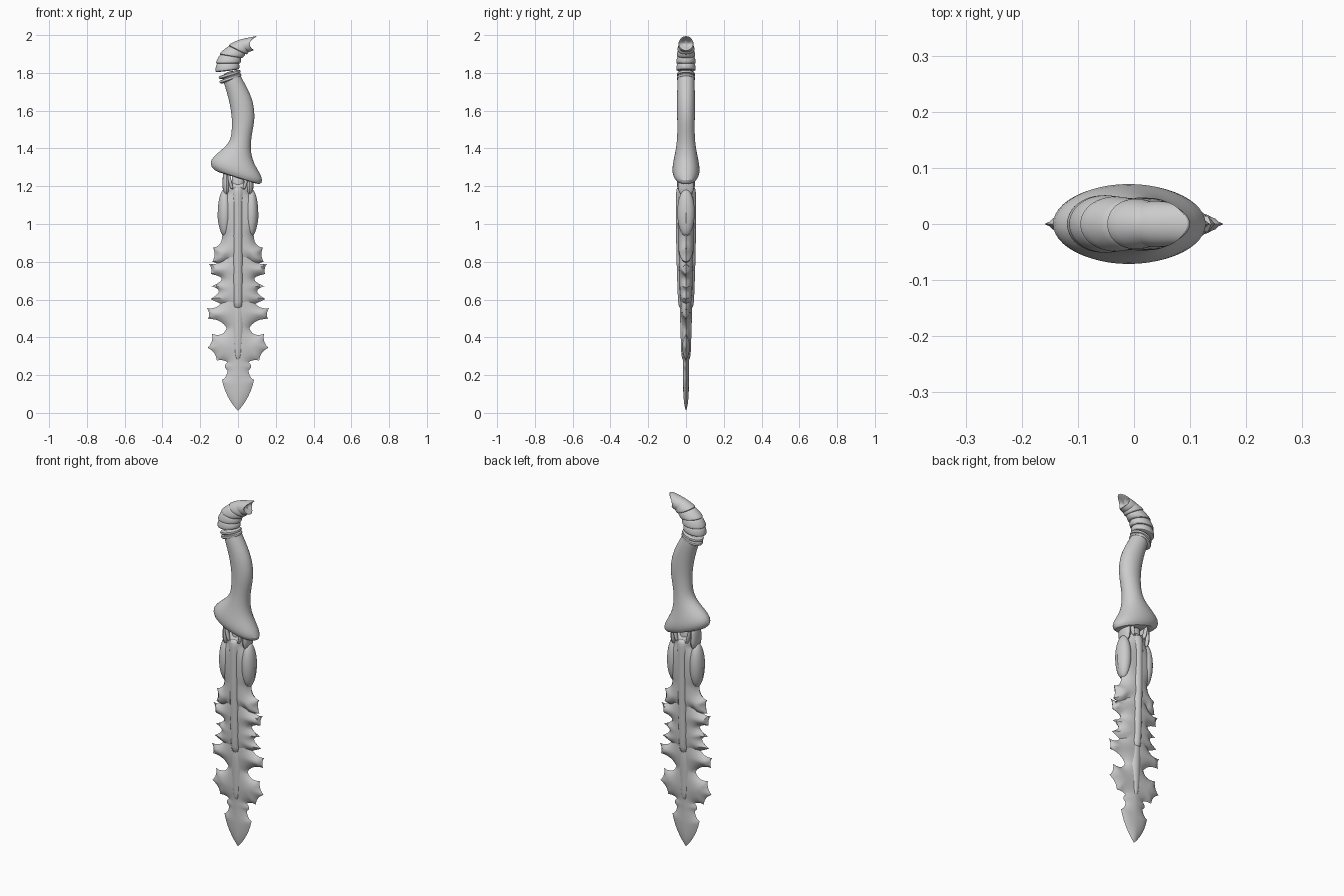
import bpy, bmesh, math
from mathutils import Vector
from mathutils.geometry import delaunay_2d_cdt, intersect_point_line

if "Cube" in bpy.data.objects:
    bpy.data.objects.remove(bpy.data.objects["Cube"])


def finish(name, bm, angle=40, subsurf=0):
    bmesh.ops.recalc_face_normals(bm, faces=bm.faces)
    mesh = bpy.data.meshes.new(name)
    bm.to_mesh(mesh)
    bm.free()
    ob = bpy.data.objects.new(name, mesh)
    bpy.context.collection.objects.link(ob)
    if subsurf:
        ob.modifiers.new("smooth", 'SUBSURF').levels = subsurf
        ob.modifiers["smooth"].render_levels = subsurf
    bpy.ops.object.select_all(action='DESELECT')
    ob.select_set(True)
    bpy.context.view_layer.objects.active = ob
    bpy.ops.object.shade_smooth_by_angle(angle=math.radians(angle))
    return ob


def loft(name, sections, n=20, y=0, subsurf=1):
    """Skin elliptical rings: left x,z, right x,z, half depth, optional end sag."""
    bm = bmesh.new()
    rings = []
    for lx, lz, rx, rz, d, *sag in sections:
        s = sag[0] if sag else 0
        ring = []
        for i in range(n):
            a = math.tau * i / n
            c = math.cos(a) / 2
            ring.append(bm.verts.new(((lx + rx) / 2 + (rx - lx) * c - s * math.sin(a) ** 2,
                                      y + d * math.sin(a),
                                      (lz + rz) / 2 + (rz - lz) * c)))
        rings.append(ring)
    for a, b in zip(rings, rings[1:]):
        for i in range(n):
            j = (i + 1) % n
            bm.faces.new((a[i], a[j], b[j], b[i]))
    bm.faces.new(rings[0])
    bm.faces.new(rings[-1])
    return finish(name, bm, 50, subsurf)


def post(name, x, y, rows, n=16):
    """Upright bar from rows of z, half width, half depth."""
    return loft(name, [(x - w, z, x + w, z, d) for z, w, d in rows], n, y)


def thickness(z):
    pts = [(0, .014), (.28, .019), (.5, .027), (.8, .036), (1.2, .042)]
    for (z0, t0), (z1, t1) in zip(pts, pts[1:]):
        if z <= z1:
            return t0 + (t1 - t0) * (z - z0) / (z1 - z0)
    return pts[-1][1]


def plate(name, half, extra=0.0, steps=6, grid=.012):
    """Mirrored bezier outline (anchor, control, anchor...) swollen to a sharp-edged blade."""
    side = []
    for k in range(0, len(half) - 2, 2):
        p, c, q = (Vector(v) for v in half[k:k + 3])
        for i in range(steps):
            t = i / steps
            side.append(p * (1 - t) ** 2 + c * 2 * t * (1 - t) + q * t * t)
    side.append(Vector(half[-1]))
    loop = side + [Vector((-p.x, p.y)) for p in reversed(side[1:-1])]
    m = len(loop)
    segs = [(loop[i], loop[(i + 1) % m]) for i in range(m)]

    def dist(p):
        best = 9
        for a, b in segs:
            t = intersect_point_line(p, a, b)[1]
            best = min(best, (p - a.lerp(b, max(0, min(1, t)))).length)
        return best

    lo, hi = min(p.y for p in loop), max(p.y for p in loop)
    inner = []
    for i in range(-14, 15):
        for j in range(int((hi - lo) / grid) + 1):
            p = Vector((i * grid, lo + j * grid))
            if dist(p) > grid * .5:
                inner.append(p)
    vs, _, fs, *_ = delaunay_2d_cdt(loop + inner, [(i, (i + 1) % m) for i in range(m)],
                                    [], 1, 1e-5)
    bm = bmesh.new()
    swell = []
    for v in vs:
        d = dist(v)
        swell.append(0 if d < 1e-4 else (thickness(v.y) + extra) * (1 - math.exp(-d / .025)))
    for s in (-1, 1):
        new = [bm.verts.new((v.x, s * h, v.y)) for v, h in zip(vs, swell)]
        for f in fs:
            bm.faces.new([new[i] for i in f])
    bmesh.ops.delete(bm, geom=[v for v in bm.verts if not v.link_faces], context='VERTS')
    bmesh.ops.remove_doubles(bm, verts=bm.verts, dist=1e-5)
    return finish(name, bm)


# Curved grip flaring into the slanted guard
loft("grip_and_guard", [
    (-.07, 1.265, .08, 1.22, .04), (-.132, 1.282, .118, 1.205, .062),
    (-.152, 1.322, .136, 1.228, .074), (-.135, 1.355, .113, 1.275, .071),
    (-.09, 1.39, .085, 1.32, .062), (-.052, 1.425, .069, 1.37, .054),
    (-.037, 1.46, .067, 1.425, .048), (-.033, 1.5, .075, 1.485, .046),
    (-.032, 1.56, .092, 1.56, .047), (-.042, 1.63, .082, 1.65, .048),
    (-.06, 1.70, .05, 1.72, .047), (-.08, 1.76, .01, 1.79, .045),
    (-.085, 1.80, .0, 1.82, .042)], 24)

# Collar rings under the pommel
for k, (lx, lz, rx, rz) in enumerate([(-.1, 1.752, .02, 1.79), (-.104, 1.775, .016, 1.808)]):
    loft(f"collar_ring_{k}", [(lx + .02, lz - .012, rx - .02, rz - .012, .038),
                              (lx, lz - .007, rx, rz - .007, .05),
                              (lx, lz + .007, rx, rz + .007, .05),
                              (lx + .02, lz + .012, rx - .02, rz + .012, .038)], 24)

# Hooked pommel: overlapping flared segments, then the hollow tip
bend = [(-.12, 1.805, .006, 1.82, .051), (-.119, 1.85, .012, 1.85, .052),
        (-.1, 1.9, .022, 1.878, .05), (-.052, 1.947, .045, 1.897, .046)]
ends = bend[1:] + [(.01, 1.982, .06, 1.908, .042)]
for k, (a, b) in enumerate(zip(bend, ends)):
    def mix(t, s):
        lx, lz, rx, rz, d = (p + (q - p) * t for p, q in zip(a, b))
        cx, cz = (lx + rx) / 2, (lz + rz) / 2
        return (cx + (lx - cx) * s, cz + (lz - cz) * s, cx + (rx - cx) * s, cz + (rz - cz) * s, d * s)
    loft(f"pommel_segment_{k}", [mix(-.08, .8), mix(0, 1), mix(.3, 1.02), mix(.8, .95),
                                 mix(1.2, .86)], 24)
loft("pommel_tip", [
    (-.03, 1.95, .035, 1.905, .038), (.005, 1.978, .06, 1.91, .042),
    (.05, 1.985, .07, 1.915, .041, .008), (.105, 1.998, .085, 1.918, .039, .03),
    (.1, 1.992, .082, 1.924, .034, .031), (.06, 1.97, .055, 1.94, .015, .01)], 24)

# Blade plates, overlapping from the guard to the point
plate("upper_plate", [
    (0, 1.23), (.04, 1.23), (.08, 1.22), (.085, 1.19), (.07, 1.17), (.14, 1.06), (.083, .94),
    (.085, .88), (.132, .875), (.115, .84), (.135, .8), (.08, .78), (.06, .80),
    (.03, .76), (0, .72)], .005)
plate("middle_plate", [
    (0, .95), (.06, .9), (.075, .83), (.1, .775), (.155, .79), (.135, .765), (.143, .735),
    (.03, .715), (.14, .67), (.06, .65), (.145, .603), (.1, .58), (.07, .57),
    (.03, .53), (0, .5)], .003)
plate("lower_plate_and_point", [
    (0, .70), (.06, .66), (.085, .59), (.11, .545), (.165, .555), (.145, .53), (.158, .497),
    (.09, .5), (.06, .45), (.075, .4), (.137, .417), (.13, .375), (.16, .345),
    (.115, .32), (.112, .277), (.08, .285), (.055, .268), (.085, .245), (.055, .225),
    (.06, .185), (.085, .175), (.065, .08), (0, .01)])

# Central ridges running down both faces
post("long_ridge", 0, 0, [(1.2, .03, .045), (1.185, .042, .053), (1.14, .037, .055),
                          (.9, .035, .054), (.7, .034, .048), (.57, .032, .043),
                          (.55, .025, .036)])
post("short_ridge", 0, 0, [(.62, .033, .036), (.5, .036, .032), (.38, .032, .028),
                           (.3, .022, .026), (.275, .01, .018)])

# Neck, its side claws and the rounded lobes beside the ridge
post("neck_core", 0, 0, [(1.27, .035, .025), (1.22, .035, .028), (1.14, .035, .03)], 12)
for s, side in ((-1, "left"), (1, "right")):
    post(f"{side}_neck_post", s * .062, 0, [(1.29, .018, .035), (1.24, .02, .042),
                                            (1.19, .022, .046), (1.15, .012, .035)], 12)
    for y, face in ((-.036, "front"), (.036, "back")):
        loft(f"{side}_{face}_claw", [(s * .05 - .008, 1.27, s * .05 + .008, 1.27, .012),
                                     (s * .042 - .01, 1.22, s * .042 + .01, 1.22, .014),
                                     (s * .03 - .01, 1.18, s * .03 + .01, 1.18, .012)], 10, y)
    bm = bmesh.new()
    bmesh.ops.create_uvsphere(bm, u_segments=24, v_segments=16, radius=1)
    bmesh.ops.scale(bm, vec=(.037, .046, .125), verts=bm.verts)
    bmesh.ops.translate(bm, vec=(s * .07, 0, 1.06), verts=bm.verts)
    finish(f"{side}_lobe", bm)
